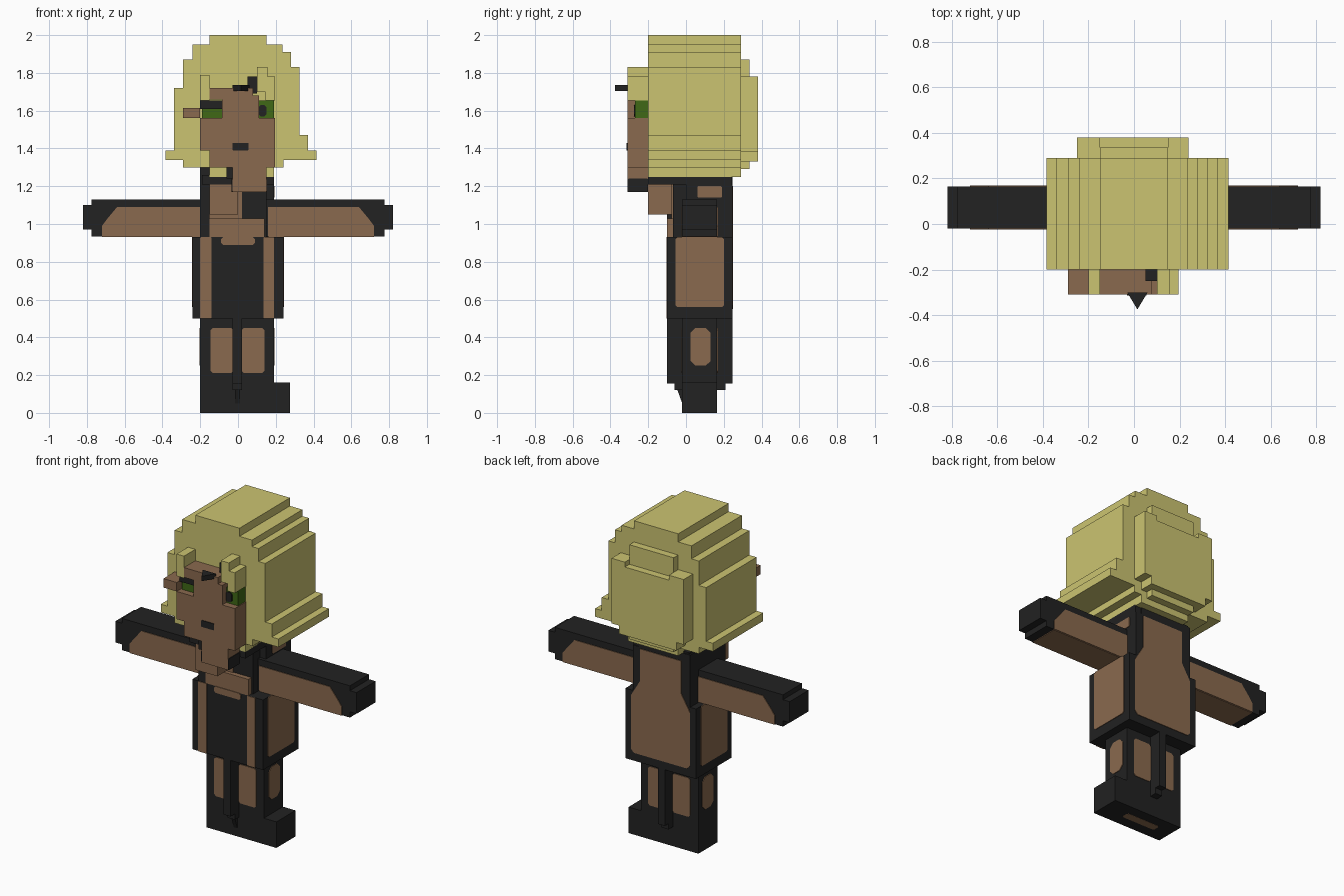
import bpy
import bmesh

default_cube = bpy.data.objects.get("Cube")
if default_cube:
    bpy.data.objects.remove(default_cube, do_unlink=True)


def make_material(name, red, green, blue):
    material = bpy.data.materials.new(name)
    material.use_nodes = True
    colour = (red, green, blue, 1)
    material.diffuse_color = colour
    shader = material.node_tree.nodes["Principled BSDF"]
    shader.inputs["Base Color"].default_value = colour
    shader.inputs["Roughness"].default_value = 0.9
    return material


blonde = make_material("blonde", 0.6, 0.55, 0.165)
brown = make_material("brown", 0.255, 0.143, 0.077)
black = make_material("black", 0.016, 0.016, 0.016)
green = make_material("green", 0.05, 0.14, 0.008)


def prism(name, outline, axis, span, material):
    """Extrude a flat outline along one axis between the two span ends."""
    place = {"x": lambda a, b, t: (t, a, b),
             "y": lambda a, b, t: (a, t, b),
             "z": lambda a, b, t: (a, b, t)}[axis]
    bm = bmesh.new()
    low, high = [[bm.verts.new(place(a, b, t)) for a, b in outline] for t in span]
    bm.faces.new(low)
    bm.faces.new(high)
    count = len(outline)
    for i in range(count):
        j = (i + 1) % count
        bm.faces.new((low[i], low[j], high[j], high[i]))
    bmesh.ops.recalc_face_normals(bm, faces=bm.faces)
    mesh = bpy.data.meshes.new(name)
    bm.to_mesh(mesh)
    bm.free()
    mesh.materials.append(material)
    obj = bpy.data.objects.new(name, mesh)
    bpy.context.collection.objects.link(obj)
    return obj


def box(name, xs, ys, zs, material):
    (a, b), (c, d) = xs, zs
    return prism(name, [(a, c), (b, c), (b, d), (a, d)], "y", ys, material)


def clipped(us, vs, cut):
    """Rectangle outline with its corners cut off."""
    (a, b), (c, d) = us, vs
    return [(a + cut, c), (b - cut, c), (b, c + cut), (b, d - cut),
            (b - cut, d), (a + cut, d), (a, d - cut), (a, c + cut)]


def panel(name, outline, axis, surface, material=brown):
    """Thin plate centred on a surface."""
    return prism(name, outline, axis, (surface - 0.004, surface + 0.004), material)


# Hair: stepped silhouette run front to back
right_steps = [(0.24, 1.3), (0.24, 1.34), (0.415, 1.34), (0.415, 1.39), (0.37, 1.39),
               (0.37, 1.47), (0.325, 1.47), (0.325, 1.83), (0.28, 1.83), (0.28, 1.91),
               (0.235, 1.91), (0.235, 1.95), (0.15, 1.95), (0.15, 2)]
left_steps = [(-0.15, 2), (-0.15, 1.95), (-0.24, 1.95), (-0.24, 1.87), (-0.29, 1.87),
              (-0.29, 1.72), (-0.34, 1.72), (-0.34, 1.39), (-0.385, 1.39),
              (-0.385, 1.34), (-0.29, 1.34), (-0.29, 1.3)]
hair_back = 0.29
prism("hair", right_steps + left_steps, "y", (-0.2, hair_back), blonde)
box("hair_underside", (-0.15, 0.19), (-0.2, hair_back), (1.25, 1.3), blonde)
prism("hair_back_panel",
      [(-0.2, 1.33), (0.19, 1.33), (0.19, 1.38), (0.24, 1.38), (0.24, 1.78),
       (0.15, 1.78), (0.15, 1.75), (-0.15, 1.75), (-0.15, 1.78), (-0.25, 1.78),
       (-0.25, 1.38), (-0.2, 1.38)], "y", (hair_back, 0.38), blonde)
box("hair_back_step", (-0.15, 0.15), (hair_back, 0.335), (1.72, 1.87), blonde)
box("hair_back_hem", (-0.15, 0.15), (hair_back, 0.335), (1.29, 1.33), blonde)

# Face
front = (-0.31, -0.2)
box("face", (-0.2, 0.195), front, (1.39, 1.56), brown)
box("jaw", (-0.15, 0.195), front, (1.3, 1.39), brown)
box("face_middle", (-0.085, 0.11), front, (1.56, 1.68), brown)
box("forehead", (-0.15, 0.08), front, (1.66, 1.72), brown)
box("ear", (-0.29, -0.2), front, (1.56, 1.615), brown)
box("right_fringe", (-0.2, -0.15), front, (1.655, 1.79), blonde)
box("left_fringe", (0.145, 0.195), front, (1.655, 1.78), blonde)
box("left_fringe_top", (0.1, 0.155), front, (1.7, 1.83), blonde)
box("hairline", (0.05, 0.1), (-0.25, -0.2), (1.69, 1.78), black)
box("left_eye", (0.11, 0.19), (-0.27, -0.2), (1.56, 1.655), green)
panel("left_pupil", clipped((0.11, 0.15), (1.57, 1.63), 0.01), "y", -0.272, black)
box("right_eye", (-0.19, -0.08), (-0.27, -0.2), (1.56, 1.61), green)
box("right_eyelid", (-0.2, -0.085), (-0.28, -0.2), (1.61, 1.655), black)
panel("mouth", clipped((-0.03, 0.055), (1.39, 1.43), 0.003), "y", -0.31, black)

# Small pointed lock on the forehead
prism("forehead_spike", [(-0.03, -0.3), (0.015, -0.375), (0.06, -0.3)],
      "z", (1.705, 1.735), black)

# Chin and throat
box("chin", (-0.03, 0.15), front, (1.21, 1.34), brown)
box("chin_base", (-0.03, 0.15), front, (1.17, 1.21), brown)
for side, x in (("right", -0.03), ("left", 0.15)):
    panel(side + "_chin_edge", clipped(front, (1.17, 1.24), 0.005), "x", x, black)
box("chin_shadow_block", (-0.06, -0.02), (-0.3, -0.2), (1.24, 1.33), black)
box("neck_bridge", (-0.19, 0.19), (-0.2, 0.24), (1.21, 1.26), black)
box("throat", (-0.15, 0.0), (-0.2, -0.07), (1.05, 1.3), brown)
box("throat_edge", (-0.2, -0.15), (-0.1, -0.05), (0.93, 1.3), black)

# Upper torso
box("upper_torso", (-0.2, 0.15), (-0.07, 0.245), (0.93, 1.25), black)
box("left_shoulder", (0.15, 0.19), (0.0, 0.245), (0.93, 1.21), black)
panel("left_shoulder_patch", clipped((0.06, 0.19), (1.14, 1.2), 0.005), "x", 0.19)
panel("chest", [(-0.15, 0.97), (0.1, 0.97), (0.1, 1.03), (0.02, 1.03),
                (0.02, 1.25), (-0.15, 1.25)], "y", -0.072)
box("collar", (-0.15, 0.14), (-0.1, -0.07), (0.93, 1.03), brown)

# Lower torso
torso_front, torso_back = -0.1, 0.245
box("torso", (-0.24, 0.24), (torso_front, torso_back), (0.5, 0.93), black)
for side, xs in (("right", (-0.2, -0.14)), ("left", (0.135, 0.19))):
    panel(side + "_front_stripe", clipped(xs, (0.5, 0.93), 0.003), "y", torso_front)
panel("front_neckline", clipped((-0.09, 0.09), (0.89, 0.93), 0.01), "y", torso_front)
panel("back_panel",
      [(-0.18, 0.55), (0.18, 0.55), (0.2, 0.57), (0.2, 0.9), (0.14, 1), (0.14, 1.2),
       (-0.14, 1.2), (-0.14, 1), (-0.2, 0.9), (-0.2, 0.57)], "y", torso_back)
for side, x in (("right", -0.24), ("left", 0.24)):
    panel(side + "_torso_panel", clipped((-0.055, 0.2), (0.56, 0.93), 0.01), "x", x)

# Arms with bare undersides
limb = (-0.02, 0.165)
for side, s in (("right", -1), ("left", 1)):
    box(side + "_arm", sorted((s * 0.15, s * 0.775)), limb, (0.935, 1.13), black)
    box(side + "_hand", sorted((s * 0.775, s * 0.82)), limb, (0.97, 1.1), black)
    outline = [(s * x, z) for x, z in ((0.16, 0.935), (0.72, 0.935), (0.72, 0.99),
                                       (0.69, 1.03), (0.64, 1.09), (0.16, 1.09))]
    for label, y in zip(("front", "back"), limb):
        panel(f"{side}_arm_{label}", outline, "y", y)
    under = clipped(sorted((s * 0.16, s * 0.72)), limb, 0.002)
    panel(side + "_arm_underside", under, "z", 0.935)

# Legs, foot and central rod
box("legs", (-0.2, 0.19), limb, (0.16, 0.5), black)
box("foot", (-0.2, 0.275), limb, (0, 0.16), black)
box("leg_divider", (-0.028, 0.02), (torso_front, torso_back), (0.155, 0.5), black)
box("divider_tip", (-0.028, 0.02), (-0.06, 0.21), (0.12, 0.155), black)
prism("divider_point", [(-0.045, 0.12), (-0.02, 0.05), (-0.02, 0.12)],
      "x", (-0.015, 0.01), black)
for label, y in zip(("front", "back"), limb):
    for side, xs in (("right", (-0.145, -0.025)), ("left", (0.02, 0.14))):
        panel(f"{side}_leg_{label}", clipped(xs, (0.21, 0.45), 0.012), "y", y)
for side, x in (("right", -0.2), ("left", 0.19)):
    panel(side + "_leg_side", clipped((0.025, 0.13), (0.25, 0.45), 0.025), "x", x)
prism("sole_patch", clipped((-0.1, 0.13), (0.05, 0.1), 0.01), "z", (-0.001, 0.004), brown)
